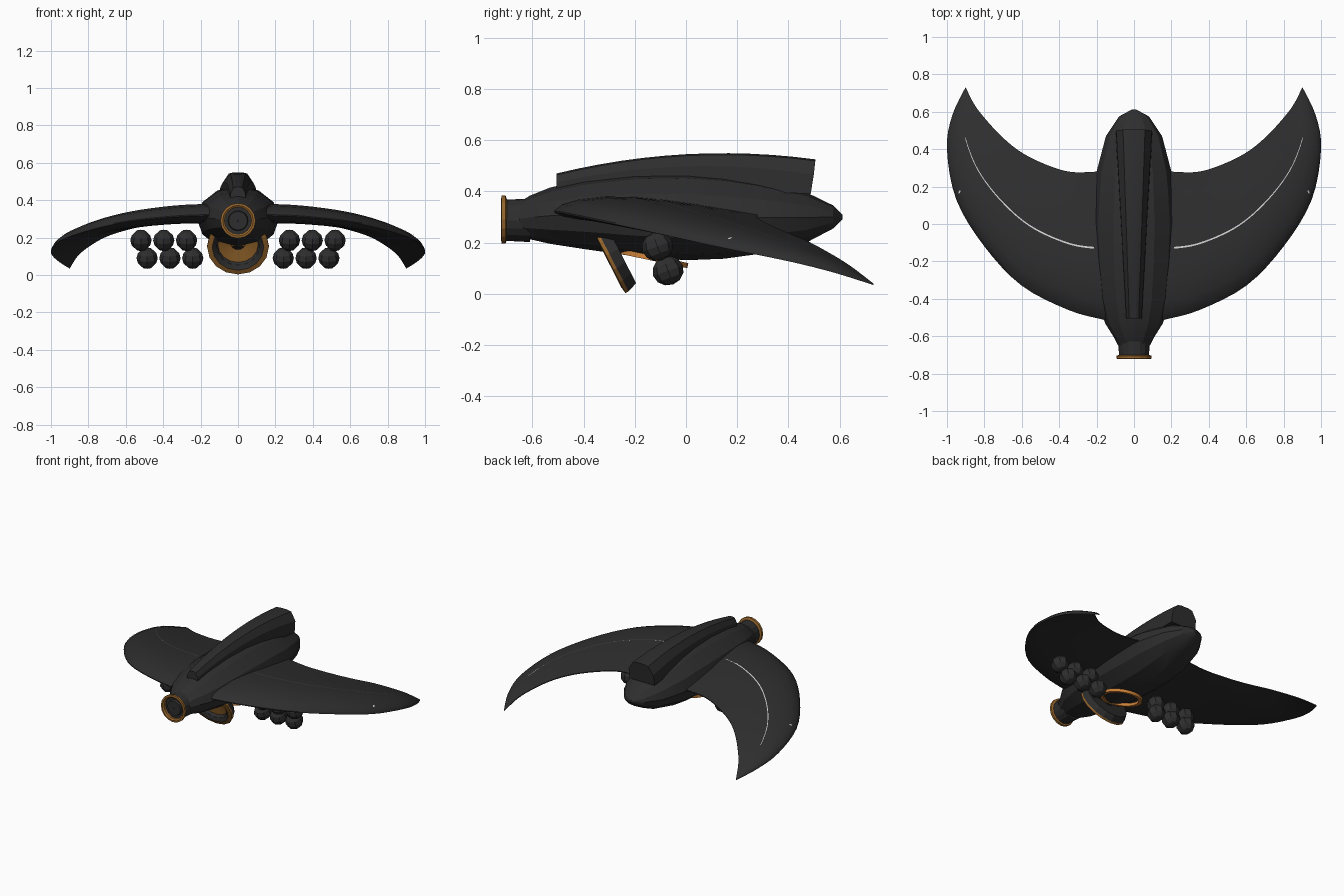
import bpy, bmesh, math
from mathutils import Vector, Matrix

cube = bpy.data.objects.get("Cube")
if cube:
    bpy.data.objects.remove(cube)


def material(name, r, g, b):
    m = bpy.data.materials.new(name)
    m.use_nodes = True
    m.diffuse_color = (r, g, b, 1)
    m.node_tree.nodes["Principled BSDF"].inputs["Base Color"].default_value = (r, g, b, 1)
    return m


charcoal = material("charcoal", .027, .027, .027)
bronze = material("bronze", .30, .13, .025)
orange = material("bright_orange", .60, .22, .04)
white = material("pale_grey", .65, .65, .65)


def finish(name, bm, mats, smooth=None):
    bmesh.ops.recalc_face_normals(bm, faces=bm.faces)
    mesh = bpy.data.meshes.new(name)
    bm.to_mesh(mesh)
    bm.free()
    ob = bpy.data.objects.new(name, mesh)
    bpy.context.collection.objects.link(ob)
    for m in mats:
        mesh.materials.append(m)
    if smooth:
        bpy.ops.object.select_all(action='DESELECT')
        ob.select_set(True)
        bpy.context.view_layer.objects.active = ob
        bpy.ops.object.shade_smooth_by_angle(angle=math.radians(smooth))
    return ob


def loft(bm, rings, closed=True, caps=True):
    """Bridge rings of points; returns the faces band by band."""
    vs = [[bm.verts.new(p) for p in r] for r in rings]
    n = len(vs[0])
    bands = []
    for a, b in zip(vs, vs[1:]):
        bands.append([bm.faces.new((a[i], a[(i + 1) % n], b[(i + 1) % n], b[i]))
                      for i in range(n if closed else n - 1)])
    if caps:
        bm.faces.new(vs[0])
        bm.faces.new(vs[-1])
    return bands


def ellipse(y, rx, z, rz, n):
    return [(rx * math.cos(math.tau * i / n), y, z + rz * math.sin(math.tau * i / n))
            for i in range(n)]


def lathe(name, profile, matrix, mats, slots, n=16):
    """Turn a closed (radius, depth) profile about local y."""
    bm = bmesh.new()
    bands = loft(bm, [ellipse(d, r, 0, r, n) for r, d in profile + profile[:1]], caps=False)
    for band, slot in zip(bands, slots):
        for f in band:
            f.material_index = slot
    bmesh.ops.remove_doubles(bm, verts=bm.verts, dist=1e-5)
    bm.transform(matrix)
    return finish(name, bm, mats, 20)


# Hull: y, half width, centre height, half height
hull = [(-.65, .085, .293, .065), (-.61, .105, .298, .085), (-.53, .155, .305, .11),
        (-.4, .19, .31, .135), (-.2, .212, .308, .162), (0, .22, .303, .172),
        (.15, .212, .3, .163), (.28, .2, .298, .143), (.47, .15, .298, .098),
        (.575, .08, .3, .045), (.612, .012, .3, .008)]
bm = bmesh.new()
loft(bm, [ellipse(*h, 12) for h in hull])
finish("hull", bm, [charcoal], 20)

# Nose collar and its rim
lathe("nose_collar", [(.012, -.69), (.075, -.69), (.08, -.71), (.085, -.61), (.012, -.61)],
      Matrix.Translation((0, 0, .287)), [charcoal], [0] * 5)
lathe("nose_rim", [(.072, -.7), (.072, -.715), (.082, -.722), (.094, -.72), (.094, -.705), (.08, -.70)],
      Matrix.Translation((0, 0, .29)), [bronze], [0] * 6)
lathe("nose_plug", [(.004, -.71), (.05, -.71), (.056, -.68), (.004, -.68)],
      Matrix.Translation((0, 0, .29)), [charcoal], [0] * 4)

# Dorsal ridge, wider towards the tail
bm = bmesh.new()
rings = []
for k in range(13):
    t = k / 12
    y = -.505 + 1.01 * t
    w = .042 + .056 * t
    top = .47 + .055 * t + .19 * t * (1 - t)
    side = top - .035 - .025 * t
    half = [(w, -.018 * t, .39 + .015 * math.sin(math.pi * t)), (w * .97, -.006 * t, side),
            (w * .6, 0, top - .006), (w * .3, 0, top)]
    rings.append([(x, y + d, z) for x, d, z in half]
                 + [(-x, y + d, z) for x, d, z in reversed(half)])
loft(bm, rings)
finish("dorsal_ridge", bm, [charcoal], 20)

# Crescent wing stations: leading point, trailing point, upper and lower bulge
lead = [(.08, -.53, .32), (.17, -.51, .32), (.35, -.46, .312), (.6, -.33, .285), (.8, -.12, .24),
        (.95, .13, .185), (1, .4, .13), (.972, .58, .085), (.9, .732, .037)]
trail = [(.08, .29, .31), (.2, .28, .305), (.35, .28, .292), (.5, .33, .265), (.62, .395, .236),
         (.72, .48, .2), (.81, .58, .145), (.86, .65, .1), (.9, .732, .037)]
bulge = [(.062, .035), (.062, .035), (.062, .03), (.058, .022), (.052, .012),
         (.042, .004), (.028, 0), (.014, 0), (0, 0)]


def spline(points, u):
    i = min(int(u), len(points) - 2)
    t = u - i
    last = len(points) - 1
    a, b, c, d = (Vector(points[min(max(i + k, 0), last)]) for k in (-1, 0, 1, 2))
    return .5 * (2 * b + (c - a) * t + (2 * a - 5 * b + 4 * c - d) * t * t
                 + (3 * b - a - 3 * c + d) * t ** 3)


def wing_point(u, c, upper=True):
    p = spline(lead, u).lerp(spline(trail, u), c)
    up, down = spline(bulge, u)
    shape = math.sin(math.pi * c ** .62)
    p.z += (up if upper else -down) * shape + (.003 if upper else -.003)
    return p


STEP = 4
last = (len(lead) - 1) * STEP
chord = [0, .04, .12, .25, .4, .55, .7, .85, 1]


def station(u, side):
    pts = [wing_point(u, c) for c in chord] + [wing_point(u, c, False) for c in reversed(chord)]
    return [(side * p.x, p.y, p.z) for p in pts]


for label, side in (("left", 1), ("right", -1)):
    bm = bmesh.new()
    loft(bm, [station(k / STEP, side) for k in range(last + 1)])
    bmesh.ops.remove_doubles(bm, verts=bm.verts, dist=1e-4)
    finish(label + "_wing", bm, [charcoal], 40)

    # Thin pale line along the wing and a small marker near its edge
    bm = bmesh.new()
    for a, b, c0, c1 in ((1.2, 5.85, .475, .487), (5.02, 5.06, .07, .11)):
        rows = []
        for k in range(31):
            u = a + (b - a) * k / 30
            rows.append([(side * p.x, p.y, p.z + .004)
                         for p in (wing_point(u, c0), wing_point(u, c1))])
        loft(bm, rows, closed=False, caps=False)
    finish(label + "_wing_line", bm, [white])

    # Two staggered rows of pods under the wing
    for row, x0, y, z in (("upper", .275, -.112, .185), ("lower", .242, -.07, .09)):
        for k in range(3):
            bm = bmesh.new()
            bmesh.ops.create_uvsphere(bm, u_segments=8, v_segments=6, radius=.057)
            bm.transform(Matrix.Translation((side * (x0 + .122 * k), y, z))
                         @ Matrix.Rotation(math.radians(20), 4, 'X')
                         @ Matrix.Diagonal((1, 1.08, 1, 1)))
            finish(f"{label}_{row}_pod_{k + 1}", bm, [charcoal], 20)

# Tilted dish below the nose, with a bronze rim and funnel
tilt = Matrix.Translation((0, -.312, .15)) @ Matrix.Rotation(math.radians(27), 4, 'X')
lathe("belly_dish", [(.165, 0), (.165, .014), (.15, .055), (.04, .055), (.04, .045),
                     (.108, .03), (.115, .012), (.138, -.004)],
      tilt, [charcoal, bronze], [1, 0, 0, 0, 1, 0, 0, 1])

# Bright ring lying against the belly
flat = Matrix.Translation((0, -.125, .138)) @ Matrix.Rotation(math.radians(78), 4, 'X')
lathe("belly_ring", [(.135, -.01), (.135, .01), (.112, .01), (.112, -.01)],
      flat, [orange], [0] * 4, 24)
